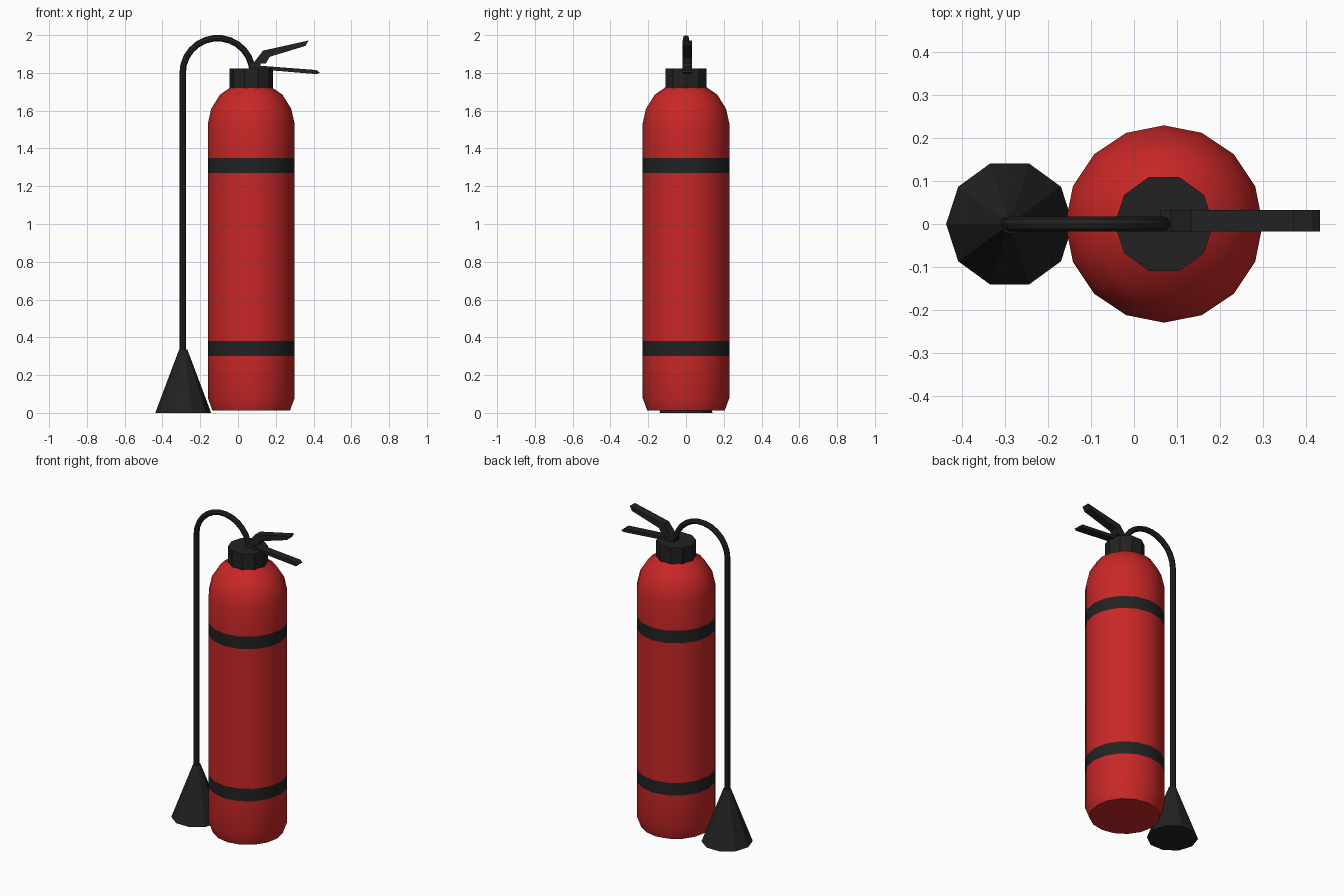
import bpy, bmesh, math

if "Cube" in bpy.data.objects:
    bpy.data.objects.remove(bpy.data.objects["Cube"])


def material(name, rgb):
    m = bpy.data.materials.new(name)
    m.diffuse_color = (*rgb, 1)
    m.use_nodes = True
    m.node_tree.nodes["Principled BSDF"].inputs["Base Color"].default_value = m.diffuse_color
    return m


RED = material("red paint", (0.58, 0.02, 0.02))
BLACK = material("black rubber", (0.016, 0.016, 0.016))


def finish(bm, name, mats):
    bmesh.ops.recalc_face_normals(bm, faces=bm.faces)
    me = bpy.data.meshes.new(name)
    bm.to_mesh(me)
    bm.free()
    for m in mats:
        me.materials.append(m)
    ob = bpy.data.objects.new(name, me)
    bpy.context.collection.objects.link(ob)
    return ob


def smooth(ob):
    bpy.ops.object.select_all(action='DESELECT')
    ob.select_set(True)
    bpy.context.view_layer.objects.active = ob
    bpy.ops.object.shade_smooth_by_angle(angle=math.radians(30))


def lathe(name, cx, profile, sides, mats):
    """Closed solid of revolution from (radius, z) points."""
    bm = bmesh.new()
    rings = []
    for r, z in profile:
        rings.append([bm.verts.new((cx + r * math.cos(math.tau * i / sides),
                                    r * math.sin(math.tau * i / sides), z))
                      for i in range(sides)])
    for a, b in zip(rings, rings[1:]):
        for i in range(sides):
            j = (i + 1) % sides
            bm.faces.new((a[i], a[j], b[j], b[i]))
    bm.faces.new(rings[0])
    bm.faces.new(rings[-1])
    return finish(bm, name, mats)


def plate(name, outline, y0, y1):
    """Side outline in x, z extruded along y."""
    bm = bmesh.new()
    face = bm.faces.new([bm.verts.new((x, y0, z)) for x, z in outline])
    ext = bmesh.ops.extrude_face_region(bm, geom=[face])
    for v in ext["geom"]:
        if isinstance(v, bmesh.types.BMVert):
            v.co.y = y1
    return finish(bm, name, [BLACK])


# Tank with two flush black bands
R = 0.23
tank = lathe("tank", 0.07, [
    (0.205, 0.012), (R, 0.08), (R, 0.30), (R, 0.38), (R, 1.27), (R, 1.35),
    (R, 1.53), (0.212, 1.61), (0.165, 1.685), (0.10, 1.73)], 16, [RED, BLACK])
for p in tank.data.polygons:
    if 0.30 < p.center.z < 0.38 or 1.27 < p.center.z < 1.35:
        p.material_index = 1
smooth(tank)

# Valve collar and discharge horn
lathe("valve_collar", 0.07, [(0.115, 1.72), (0.115, 1.822)], 10, [BLACK])
lathe("horn", -0.29, [(0.148, 0.0), (0.022, 0.335)], 10, [BLACK])

# Hose: straight run, then an arch down to the valve
path = [(-0.293, 0.32), (-0.293, 1.80)]
for i in range(1, 13):
    a = math.pi * (1 - i / 13)
    path.append((-0.108 + 0.185 * math.cos(a), 1.80 + 0.184 * math.sin(a)))
path.append((0.077, 1.81))
cu = bpy.data.curves.new("hose", 'CURVE')
cu.dimensions = '3D'
cu.bevel_depth = 0.017
cu.bevel_resolution = 2
cu.use_fill_caps = True
sp = cu.splines.new('POLY')
sp.points.add(len(path) - 1)
for pt, (x, z) in zip(sp.points, path):
    pt.co = (x, 0, z, 1)
cu.materials.append(BLACK)
hose = bpy.data.objects.new("hose", cu)
bpy.context.collection.objects.link(hose)
bpy.ops.object.select_all(action='DESELECT')
hose.select_set(True)
bpy.context.view_layer.objects.active = hose
bpy.ops.object.convert(target='MESH')
smooth(bpy.context.view_layer.objects.active)

# Squeeze levers
plate("upper_lever", [(0.08, 1.85), (0.133, 1.918), (0.373, 1.971),
                      (0.357, 1.943), (0.167, 1.885), (0.148, 1.85)], -0.018, 0.033)
plate("lower_lever", [(0.065, 1.815), (0.065, 1.842), (0.415, 1.815),
                      (0.433, 1.802), (0.42, 1.793), (0.16, 1.815)], -0.018, 0.033)
# Small pivot joining the levers to the valve
plate("lever_pivot", [(0.062, 1.82), (0.062, 1.845), (0.085, 1.858),
                      (0.12, 1.858), (0.12, 1.82)], -0.018, 0.033)
